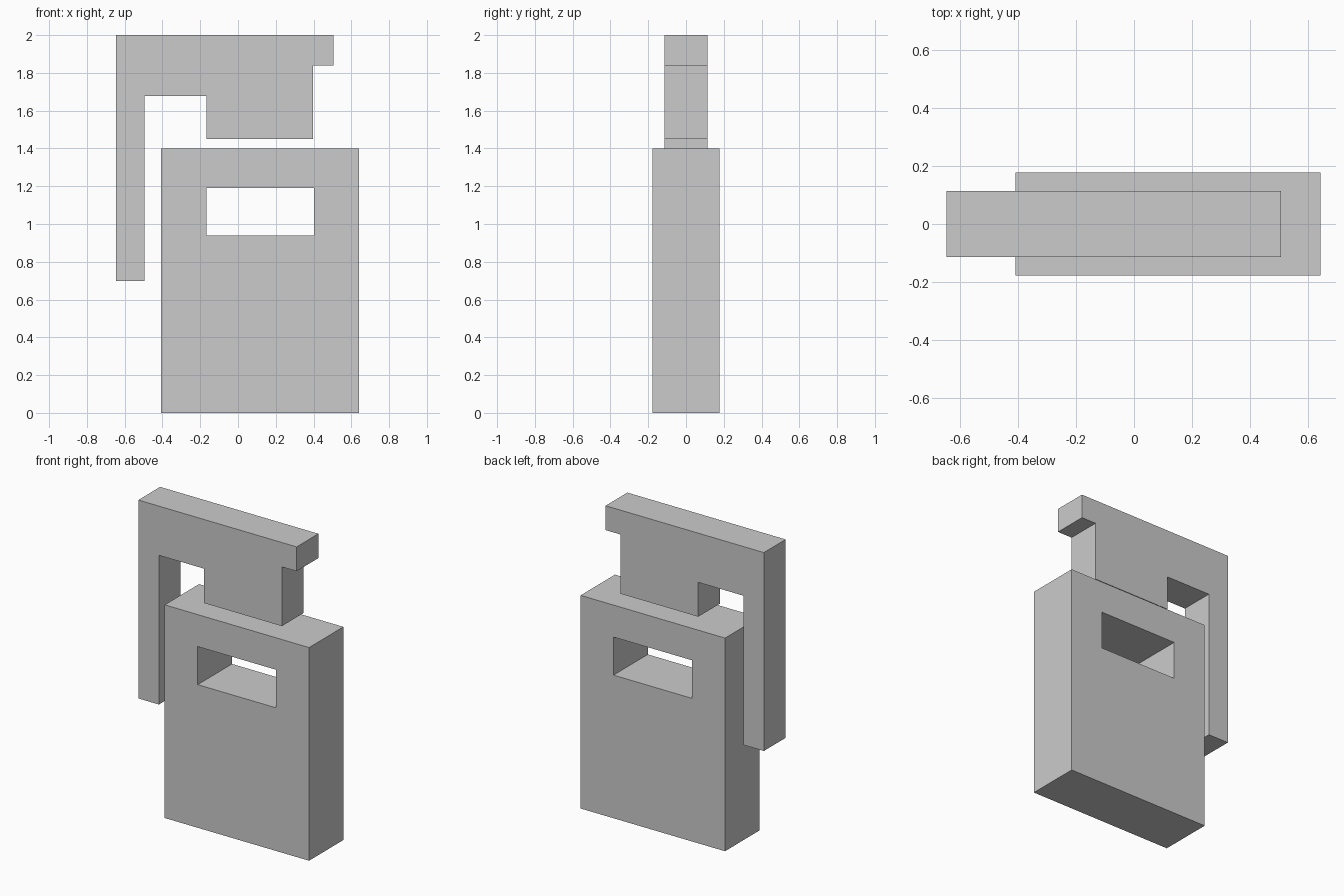
import bpy
import bmesh
from mathutils import Vector

if "Cube" in bpy.data.objects:
    bpy.data.objects.remove(bpy.data.objects["Cube"])


def extrude_profile(name, points, half_depth):
    """Solid from an (x, z) outline, extruded symmetrically along y."""
    bm = bmesh.new()
    face = bm.faces.new([bm.verts.new((x, -half_depth, z)) for x, z in points])
    extruded = bmesh.ops.extrude_face_region(bm, geom=[face], use_keep_orig=True)
    moved = [v for v in extruded["geom"] if isinstance(v, bmesh.types.BMVert)]
    bmesh.ops.translate(bm, verts=moved, vec=Vector((0, 2 * half_depth, 0)))
    bmesh.ops.recalc_face_normals(bm, faces=bm.faces)
    mesh = bpy.data.meshes.new(name)
    bm.to_mesh(mesh)
    bm.free()
    obj = bpy.data.objects.new(name, mesh)
    bpy.context.collection.objects.link(obj)
    return obj


def rectangle(x0, x1, z0, z1):
    return [(x0, z0), (x1, z0), (x1, z1), (x0, z1)]


# Main body slab
body = extrude_profile("body", rectangle(-0.408, 0.641, 0, 1.40), 0.178)

# Rectangular window through the body
cutter = extrude_profile("window_cutter", rectangle(-0.168, 0.402, 0.94, 1.19), 0.4)
cutter.hide_render = True
cutter.hide_viewport = True
cut = body.modifiers.new("window", "BOOLEAN")
cut.operation = "DIFFERENCE"
cut.solver = "EXACT"
cut.object = cutter

# Floating top piece: long lever at left, nozzle block in the middle, lip at right
extrude_profile("lever_head", [
    (-0.645, 0.697), (-0.496, 0.697), (-0.496, 1.677), (-0.168, 1.677),
    (-0.168, 1.451), (0.398, 1.451), (0.398, 1.84), (0.505, 1.84),
    (0.505, 2.0), (-0.645, 2.0),
], 0.113)
